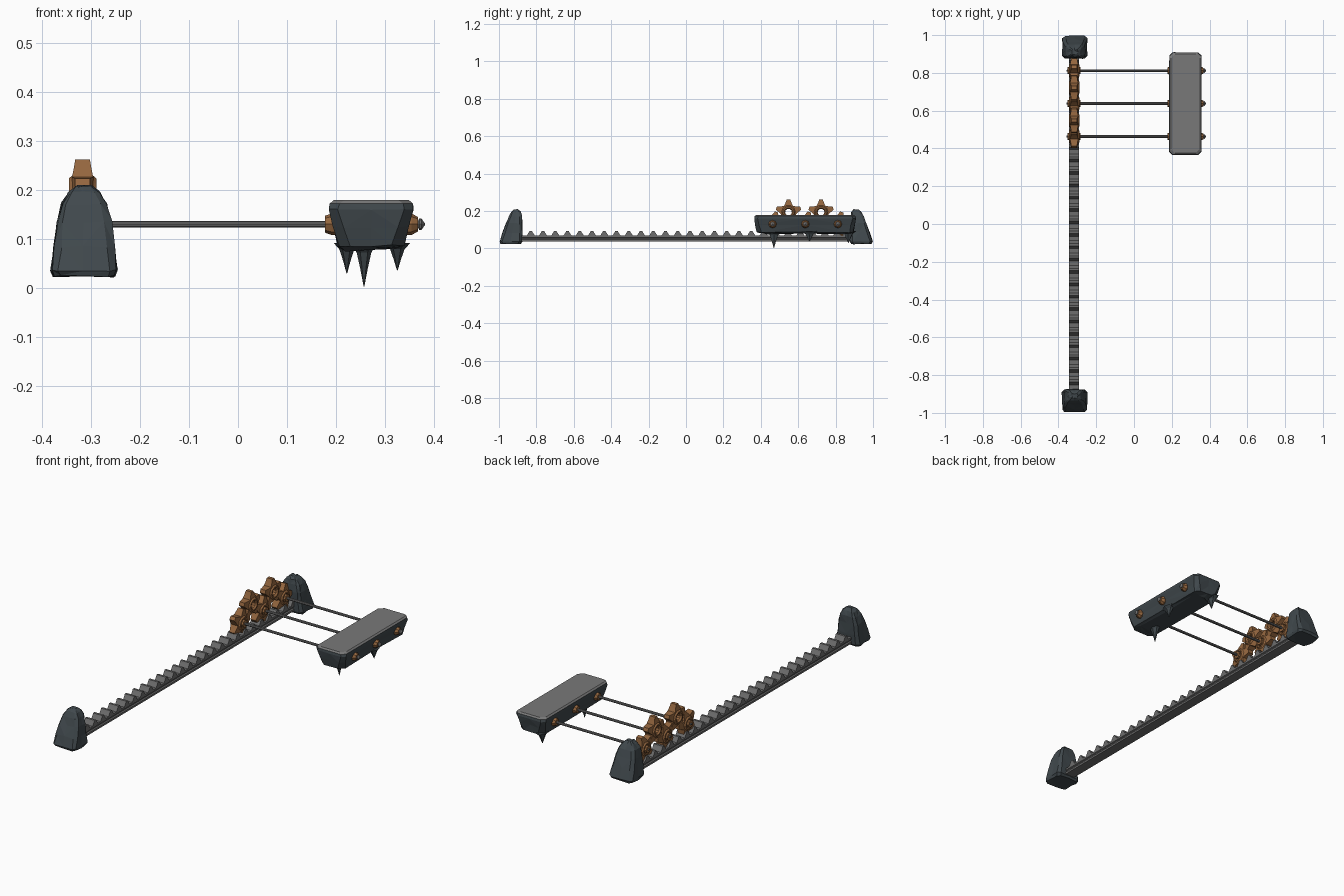
import bpy, bmesh, math, random
from mathutils import Vector, Matrix

if "Cube" in bpy.data.objects:
    bpy.data.objects.remove(bpy.data.objects["Cube"])

random.seed(4)


def material(name, rgb):
    m = bpy.data.materials.new(name)
    m.diffuse_color = (*rgb, 1)
    m.use_nodes = True
    m.node_tree.nodes["Principled BSDF"].inputs["Base Color"].default_value = m.diffuse_color
    return m


STONE = material("dark_stone", (0.052, 0.066, 0.074))
SLAB = material("grey_slab", (0.19, 0.19, 0.19))
IRON = material("grey_iron", (0.155, 0.155, 0.155))
BRONZE = material("bronze", (0.30, 0.135, 0.05))


def finish(bm, name, *mats):
    bmesh.ops.recalc_face_normals(bm, faces=bm.faces)
    mesh = bpy.data.meshes.new(name)
    bm.to_mesh(mesh)
    bm.free()
    ob = bpy.data.objects.new(name, mesh)
    bpy.context.collection.objects.link(ob)
    for m in mats:
        mesh.materials.append(m)
    return ob


def loft(bm, rings, closed=False):
    """Skin a list of equal-length point rings, capping the ends."""
    vs = [[bm.verts.new(p) for p in r] for r in rings]
    n = len(vs[0])
    pairs = list(zip(vs, vs[1:])) + ([(vs[-1], vs[0])] if closed else [])
    for a, b in pairs:
        for i in range(n):
            bm.faces.new((a[i], a[(i + 1) % n], b[(i + 1) % n], b[i]))
    if not closed:
        bm.faces.new(vs[0])
        bm.faces.new(vs[-1])


def ring_x(x, r, n, y=0, z=0):
    return [(x, y + r * math.cos(math.tau * i / n), z + r * math.sin(math.tau * i / n)) for i in range(n)]


def rounded(cx, cy, hx, hy, z, c, jit=0.0):
    """Rectangle with cut corners, optionally roughened."""
    pts = [(hx, hy - c), (hx - c, hy), (0, hy), (-hx + c, hy), (-hx, hy - c), (-hx, 0),
           (-hx, -hy + c), (-hx + c, -hy), (0, -hy), (hx - c, -hy), (hx, -hy + c), (hx, 0)]
    j = lambda: random.uniform(-jit, jit)
    return [(cx + x + j(), cy + y + j(), z + j()) for x, y in pts]


# toothed rack: I-shaped rail with a row of blunt teeth
RX = -0.317
bm = bmesh.new()
section = [(-.027, .037), (.027, .037), (.027, .047), (.021, .05), (.021, .056), (.027, .059),
           (.027, .069), (-.027, .069), (-.027, .059), (-.021, .056), (-.021, .05), (-.027, .047)]
loft(bm, [[(RX + x, y, z) for x, z in section] for y in (-0.9, 0.9)])
for i in range(27):
    y = -0.83 + i * 0.0655
    tooth = [(-.022, .068), (-.011, .085), (-.006, .094), (.006, .094), (.011, .085), (.022, .068)]
    loft(bm, [[(RX + x, y + a, z) for a, z in tooth] for x in (-.027, .027)])
finish(bm, "toothed_rack", IRON)

# rough end stones, steep toward the rack and sloping outward
for name, s in (("front_end_stone", -1), ("back_end_stone", 1)):
    bm = bmesh.new()
    rings = []
    # z, half width, inner y, outer y
    for z, hx, y0, y1 in ((.024, .062, .885, .990), (.036, .067, .877, .997), (.085, .061, .877, .980),
                          (.135, .055, .877, .962), (.172, .045, .878, .948), (.195, .031, .885, .935),
                          (.208, .016, .897, .922)):
        rings.append(rounded(-0.314, s * (y0 + y1) / 2, hx, (y1 - y0) / 2, z, hx * 0.22, .0025))
    loft(bm, rings)
    bmesh.ops.triangulate(bm, faces=bm.faces)
    finish(bm, name, STONE)

# hanging stone block with a pale worn top
BX, BY = 0.272, 0.637
bm = bmesh.new()
rings = [rounded(BX, BY, hx, hy, z, c, j) for z, hx, hy, c, j in (
    (.078, .050, .225, .025, .004), (.086, .066, .258, .022, .003), (.125, .077, .266, .020, .003),
    (.160, .086, .272, .018, .001), (.172, .085, .270, .020, 0), (.179, .077, .262, .022, 0))]
loft(bm, rings)
bmesh.ops.recalc_face_normals(bm, faces=bm.faces)
for f in bm.faces:
    f.material_index = 1 if f.normal.z > 0.5 else 0
bmesh.ops.triangulate(bm, faces=[f for f in bm.faces if f.material_index == 0])
finish(bm, "stone_block", STONE, SLAB)

# stalactite spikes under the block
for i, (x, y, tip) in enumerate(((.257, .47, .003), (.325, .66, .036), (.222, .868, .030))):
    bm = bmesh.new()
    rings = []
    for t, r in ((0, .036), (.22, .020), (.6, .010), (1, .001)):
        z = .092 + (tip - .092) * t
        rings.append([(x + r * .75 * math.cos(math.tau * k / 6 + i),
                       y + r * 1.3 * math.sin(math.tau * k / 6 + i), z) for k in range(6)])
    loft(bm, rings)
    finish(bm, f"hanging_spike_{i + 1}", STONE)


def gear(name, y, z, rot):
    """Five-toothed gear around an x axis with an open hub."""
    bm = bmesh.new()
    # hub ring
    prof = [(-.020, .018), (.020, .018), (.028, .024), (.028, .031), (.018, .040), (-.018, .040),
            (-.028, .031), (-.028, .024)]
    loft(bm, [ring_x(RX + x, r, 10, y, z) for x, r in prof], closed=True)
    # tapered teeth
    for k in range(5):
        m = Matrix.Translation((RX, y, z)) @ Matrix.Rotation(rot + math.tau * k / 5, 4, 'X')
        loft(bm, [[m @ Vector((hx * a, r, hw * b)) for a, b in ((-1, -1), (1, -1), (1, 1), (-1, 1))]
                  for r, hx, hw in ((.030, .022, .025), (.050, .018, .016), (.068, .015, .009))])
    finish(bm, name, BRONZE)


AXLES = (0.463, 0.638, 0.812)
AZ = 0.130
for i, y in enumerate((0.548, 0.722)):
    gear(f"upper_gear_{i + 1}", y, 0.194, math.pi / 2)

for i, y in enumerate(AXLES):
    gear(f"axle_gear_{i + 1}", y, AZ, 0)
    # axle rod with a pointed outer tip
    bm = bmesh.new()
    loft(bm, [ring_x(x, r, 8, y, AZ) for x, r in (
        (-.357, .004), (-.350, .007), (.367, .007), (.370, .012), (.374, .012), (.381, .002))])
    finish(bm, f"axle_rod_{i + 1}", IRON)
    # bronze collars on both block faces and at the gear
    bm = bmesh.new()
    for x0, x1, r0, r1 in ((.177, .205, .017, .022), (.340, .367, .022, .015),
                           (-.352, -.282, .019, .019)):
        xm = (x0 + x1) / 2
        loft(bm, [ring_x(x, r, 8, y, AZ) for x, r in ((x0, r0), (xm, max(r0, r1)), (x1, r1))])
    finish(bm, f"axle_collars_{i + 1}", BRONZE)
